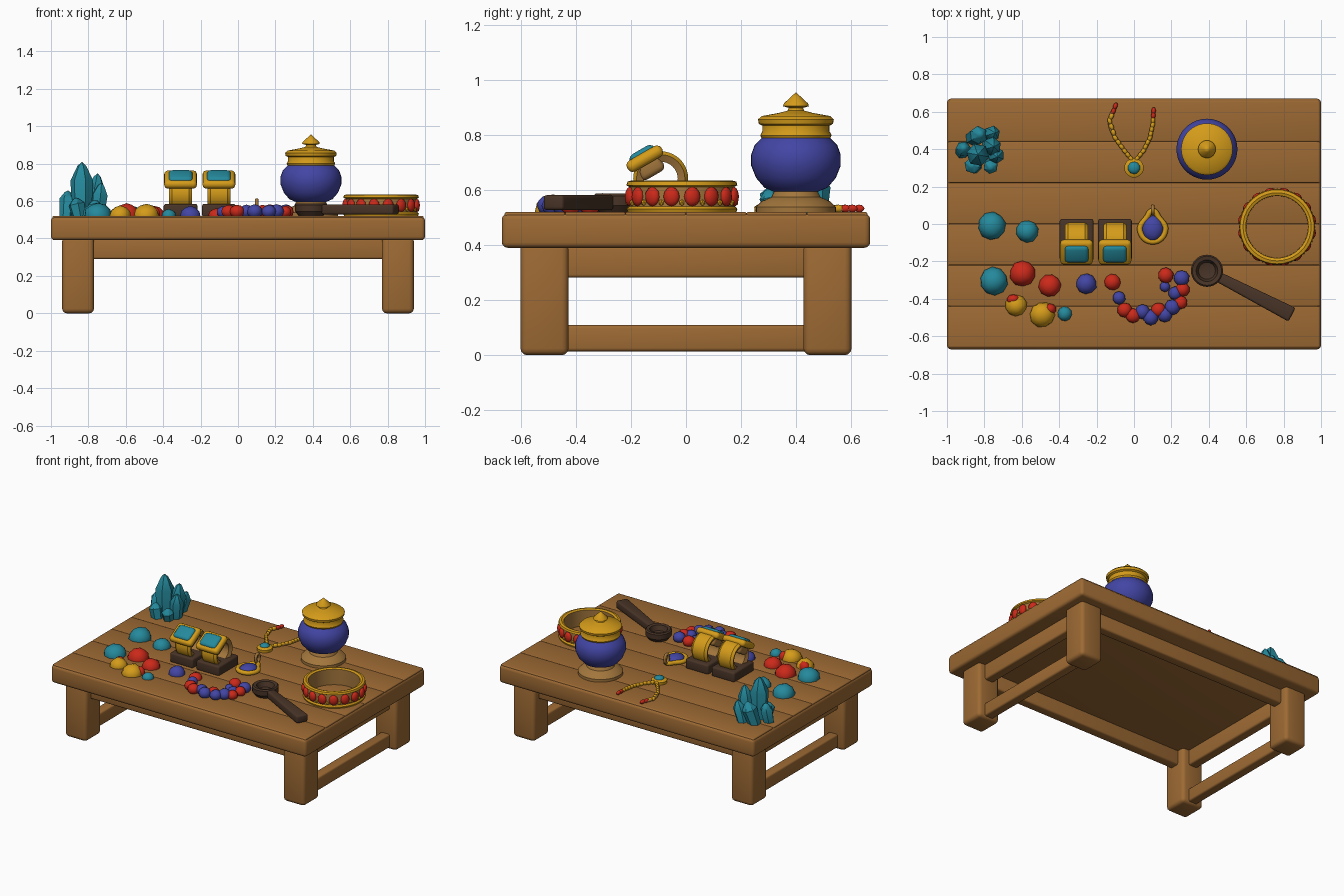
import bpy, bmesh, math, random
from mathutils import Vector, Matrix, Euler

random.seed(4)
if "Cube" in bpy.data.objects:
    bpy.data.objects.remove(bpy.data.objects["Cube"])

COLOURS = {
    "wood": (0.34, 0.145, 0.034), "gold": (0.66, 0.33, 0.01),
    "bronze": (0.36, 0.18, 0.045), "dark wood": (0.065, 0.034, 0.02),
    "teal": (0.018, 0.25, 0.33), "blue": (0.055, 0.06, 0.37),
    "red": (0.60, 0.022, 0.01),
}
MATS = {}
for label, rgb in COLOURS.items():
    m = bpy.data.materials.new(label)
    m.use_nodes = True
    m.diffuse_color = (*rgb, 1)
    m.node_tree.nodes["Principled BSDF"].inputs["Base Color"].default_value = (*rgb, 1)
    MATS[label] = m

TOP = 0.52  # height of the table surface


def finish(name, bm, mats, loc=(0, 0, 0), rot=(0, 0, 0), angle=35):
    bmesh.ops.recalc_face_normals(bm, faces=bm.faces)
    me = bpy.data.meshes.new(name)
    bm.to_mesh(me)
    bm.free()
    for label in mats:
        me.materials.append(MATS[label])
    ob = bpy.data.objects.new(name, me)
    bpy.context.collection.objects.link(ob)
    ob.location, ob.rotation_euler = loc, rot
    bpy.ops.object.select_all(action='DESELECT')
    ob.select_set(True)
    bpy.context.view_layer.objects.active = ob
    bpy.ops.object.shade_smooth_by_angle(angle=math.radians(angle))
    return ob


def box(name, size, loc, mat, bevel=0.015, rot=(0, 0, 0), taper=1.0):
    """Rounded box; taper scales the width of the +x end."""
    bm = bmesh.new()
    bmesh.ops.create_cube(bm, size=1)
    for v in bm.verts:
        if v.co.x > 0:
            v.co.y *= taper
        v.co = Vector(a * b for a, b in zip(v.co, size))
    bmesh.ops.bevel(bm, geom=bm.edges[:], offset=bevel, segments=3,
                    profile=0.5, affect='EDGES')
    return finish(name, bm, [mat], loc, rot)


def lathe(name, profile, loc, rot=(0, 0, 0), segs=40, closed=False):
    """Turn (radius, height, colour) points about z; colour fills the band that follows."""
    bm = bmesh.new()
    labels = list(dict.fromkeys(p[2] for p in profile))
    rows = []
    for r, z, _ in profile:
        rows.append([bm.verts.new((r * math.cos(math.tau * i / segs),
                                   r * math.sin(math.tau * i / segs), z)) for i in range(segs)])
    n = len(rows)
    for k in range(n if closed else n - 1):
        a, b = rows[k], rows[(k + 1) % n]
        for i in range(segs):
            j = (i + 1) % segs
            f = bm.faces.new((a[i], a[j], b[j], b[i]))
            f.material_index = labels.index(profile[k][2])
    bmesh.ops.remove_doubles(bm, verts=bm.verts, dist=1e-5)
    return finish(name, bm, labels, loc, rot)


def blob(name, size, loc, mat, rot=(0, 0, 0), sub=3, rough=0.0):
    bm = bmesh.new()
    bmesh.ops.create_icosphere(bm, subdivisions=sub, radius=1)
    for v in bm.verts:
        k = 1 + random.uniform(-rough, rough)
        v.co = Vector(a * b * k for a, b in zip(v.co, size))
    return finish(name, bm, [mat], loc, rot, 40)


def tube(name, pts, radius, mat, cyclic=False):
    cu = bpy.data.curves.new(name, 'CURVE')
    cu.dimensions = '3D'
    cu.bevel_depth, cu.bevel_resolution, cu.resolution_u = radius, 3, 6
    sp = cu.splines.new('BEZIER')
    sp.bezier_points.add(len(pts) - 1)
    sp.use_cyclic_u = cyclic
    for bp, p in zip(sp.bezier_points, pts):
        bp.co = p
        bp.handle_left_type = bp.handle_right_type = 'AUTO'
    cu.materials.append(MATS[mat])
    cu.use_fill_caps = True
    ob = bpy.data.objects.new(name, cu)
    bpy.context.collection.objects.link(ob)
    return ob


# Table: slab, shallow planks, legs, rails
box("table_slab", (2.0, 1.34, 0.124), (0, 0, 0.453), "wood", 0.02)
for i in range(6):
    box(f"table_plank_{i + 1}", (1.985, 0.22, 0.05), (0, -0.55 + 0.22 * i, 0.496), "wood", 0.007)
for sx in (-1, 1):
    for sy in (-1, 1):
        box("table_leg", (0.17, 0.175, 0.41), (sx * 0.855, sy * 0.515, 0.205), "wood", 0.025)
    box("side_apron", (0.07, 0.9, 0.115), (sx * 0.855, 0, 0.34), "wood", 0.012)
    box("side_stretcher", (0.07, 0.9, 0.095), (sx * 0.855, 0, 0.062), "wood", 0.012)
for sy in (-1, 1):
    box("long_apron", (1.6, 0.07, 0.11), (0, sy * 0.515, 0.345), "wood", 0.012)

# Lidded pot
lathe("lidded_pot", [
    (0, 0.0, "bronze"), (0.145, 0.0, "bronze"), (0.145, 0.02, "bronze"), (0.125, 0.04, "bronze"),
    (0.09, 0.055, "bronze"), (0.08, 0.075, "blue"), (0.115, 0.09, "blue"), (0.145, 0.125, "blue"),
    (0.163, 0.17, "blue"), (0.163, 0.21, "blue"), (0.15, 0.245, "blue"), (0.125, 0.27, "gold"),
    (0.13, 0.28, "gold"), (0.122, 0.295, "gold"), (0.122, 0.315, "gold"), (0.135, 0.322, "gold"),
    (0.138, 0.338, "gold"), (0.125, 0.35, "gold"), (0.06, 0.362, "gold"), (0.03, 0.37, "gold"),
    (0.026, 0.38, "gold"), (0.047, 0.386, "gold"), (0.044, 0.396, "gold"), (0.016, 0.422, "gold"),
    (0, 0.437, "gold")], (0.39, 0.4, TOP))

# Jewelled bangle
BANGLE = Vector((0.765, -0.015, TOP))
lathe("bangle_band", [
    (0.165, 0, "bronze"), (0.198, 0, "gold"), (0.202, 0.012, "gold"), (0.194, 0.022, "bronze"),
    (0.19, 0.092, "gold"), (0.202, 0.098, "gold"), (0.198, 0.112, "gold"), (0.182, 0.116, "gold"),
    (0.167, 0.11, "bronze")], BANGLE, closed=True)
for i in range(16):
    a = math.tau * (i + 0.5) / 16
    d = Vector((math.cos(a), math.sin(a), 0))
    blob("bangle_ruby", (0.018, 0.03, 0.036), BANGLE + d * 0.193 + Vector((0, 0, 0.057)),
         "red", (0, 0, a), 2)
    b = a + math.pi / 16
    blob("bangle_stud", (0.01, 0.01, 0.012),
         BANGLE + Vector((math.cos(b) * 0.196, math.sin(b) * 0.196, 0.035)), "gold", sub=1)

# Crystal cluster: x, y, radius, height, lean in x and y
for x, y, r, h, lx, ly in [
        (-0.835, 0.37, 0.062, 0.29, 0, 0), (-0.775, 0.42, 0.05, 0.23, 0.1, 0.05),
        (-0.86, 0.46, 0.05, 0.16, -0.12, 0.3), (-0.78, 0.48, 0.042, 0.15, 0.15, 0.2),
        (-0.92, 0.385, 0.043, 0.14, -0.2, 0), (-0.75, 0.38, 0.045, 0.18, 0.15, -0.05),
        (-0.85, 0.31, 0.045, 0.10, -0.1, -0.2), (-0.77, 0.32, 0.04, 0.09, 0.2, -0.15)]:
    lathe("crystal", [(0, -0.02, "teal"), (r * 0.8, -0.02, "teal"), (r, h * 0.65, "teal"),
                      (r * 0.4, h * 0.92, "teal"), (0, h, "teal")],
          (x, y, TOP), (-ly, lx, x * 9), segs=6)

# Finger rings on display blocks
for x in (-0.307, -0.102):
    box("ring_block", (0.18, 0.225, 0.07), (x, -0.085, TOP + 0.03), "dark wood", 0.012)
    lathe("ring_band", [(0.062, -0.05, "bronze"), (0.088, -0.062, "gold"), (0.1, -0.045, "gold"),
                        (0.1, 0.045, "gold"), (0.088, 0.062, "bronze"), (0.062, 0.05, "bronze")],
          (x, -0.092, 0.642), (0, math.pi / 2, 0), closed=True)
    tilt = Euler((math.radians(30), 0, 0))
    up = tilt.to_matrix() @ Vector((0, 0, 1))
    seat = Vector((x, -0.15, 0.715))
    box("ring_shoulder", (0.12, 0.1, 0.07), seat - up * 0.035, "bronze", 0.02, tilt)
    box("ring_setting", (0.175, 0.145, 0.045), seat, "gold", 0.02, tilt)
    box("ring_stone", (0.13, 0.105, 0.05), seat + up * 0.012, "teal", 0.022, tilt)

# Teardrop pendant
P = Vector((0.1, -0.015, TOP))
tube("pendant_frame", [P + Vector(o) for o in [
    (0, -0.08, 0.018), (0.068, -0.02, 0.018), (0.032, 0.05, 0.018), (0, 0.085, 0.02),
    (-0.032, 0.05, 0.018), (-0.068, -0.02, 0.018)]], 0.015, "gold", True)
blob("pendant_stone", (0.06, 0.072, 0.04), P + Vector((0, -0.01, 0.01)), "blue", sub=2)
tube("pendant_loop", [P + Vector((0, 0.09 + 0.02 * math.cos(t * 1.5708),
                                  0.055 + 0.03 * math.sin(t * 1.5708))) for t in range(4)],
     0.01, "bronze", True)

# Chain necklace: two strands of links meeting at a small jewel
for strand in ([(-0.1, 0.63), (-0.13, 0.55), (-0.1, 0.46), (-0.05, 0.39), (0, 0.33)],
               [(0.105, 0.605), (0.1, 0.53), (0.085, 0.46), (0.05, 0.39), (0, 0.33)]):
    tube("chain_cord", [(x, y, TOP + 0.012) for x, y in strand], 0.009, "bronze")
    for k in range(len(strand) - 1):
        a, b = Vector(strand[k]), Vector(strand[k + 1])
        for t in (0.0, 0.33, 0.67):
            p = a.lerp(b, t)
            d = b - a
            blob("chain_link", (0.02, 0.012, 0.014), (p.x, p.y, TOP + 0.014),
                 "red" if k == 0 and t < 0.5 else "gold", (0, 0, math.atan2(d.y, d.x)), 2)
lathe("necklace_setting", [(0, 0, "gold"), (0.05, 0, "gold"), (0.052, 0.02, "gold"),
                           (0.036, 0.03, "gold"), (0, 0.03, "gold")], (0, 0.3, TOP), segs=20)
blob("necklace_stone", (0.034, 0.034, 0.02), (0, 0.3, TOP + 0.028), "teal", sub=2)

# Ladle
lathe("ladle_bowl", [(0, 0, "dark wood"), (0.065, 0, "dark wood"), (0.085, 0.025, "dark wood"),
                     (0.086, 0.06, "dark wood"), (0.078, 0.068, "dark wood"),
                     (0.058, 0.064, "dark wood"), (0.045, 0.03, "dark wood"), (0, 0.02, "dark wood")],
      (0.39, -0.25, TOP), segs=28)
start, end = Vector((0.455, -0.285, TOP + 0.038)), Vector((0.845, -0.485, TOP + 0.033))
d = end - start
box("ladle_handle", (d.length, 0.055, 0.055), (start + end) / 2, "dark wood", 0.012,
    (0, 0, math.atan2(d.y, d.x)), 1.5)

# Loose gems
for x, y, r, c in [(-0.76, -0.01, 0.075, "teal"), (-0.57, -0.04, 0.06, "teal"),
                   (-0.75, -0.305, 0.075, "teal"), (-0.595, -0.265, 0.07, "red"),
                   (-0.45, -0.33, 0.06, "red"), (-0.255, -0.32, 0.056, "blue"),
                   (-0.115, -0.31, 0.044, "red"), (-0.63, -0.435, 0.058, "gold"),
                   (-0.49, -0.485, 0.068, "gold"), (-0.37, -0.48, 0.04, "teal")]:
    blob("loose_gem", (r, r, r * 0.95), (x, y, TOP), c, (0, 0, x * 20), 2, 0.04)
for x, y in ((-0.645, -0.405), (-0.45, -0.455)):
    blob("gem_chip", (0.035, 0.03, 0.04), (x, y, TOP + 0.01), "red", sub=2, rough=0.05)

# Bead string
for x, y, r, c in [(-0.08, -0.395, 0.035, "blue"), (-0.05, -0.46, 0.04, "red"),
                   (-0.005, -0.49, 0.04, "red"), (0.045, -0.47, 0.04, "blue"),
                   (0.09, -0.5, 0.042, "blue"), (0.13, -0.46, 0.04, "red"),
                   (0.165, -0.485, 0.04, "blue"), (0.205, -0.445, 0.042, "blue"),
                   (0.25, -0.42, 0.036, "red"), (0.22, -0.37, 0.036, "blue"),
                   (0.26, -0.35, 0.038, "red"), (0.255, -0.29, 0.042, "blue"),
                   (0.17, -0.275, 0.042, "red"), (0.165, -0.335, 0.028, "blue")]:
    blob("string_bead", (r, r, r * 0.9), (x, y, TOP + r * 0.6), c, sub=2, rough=0.03)
